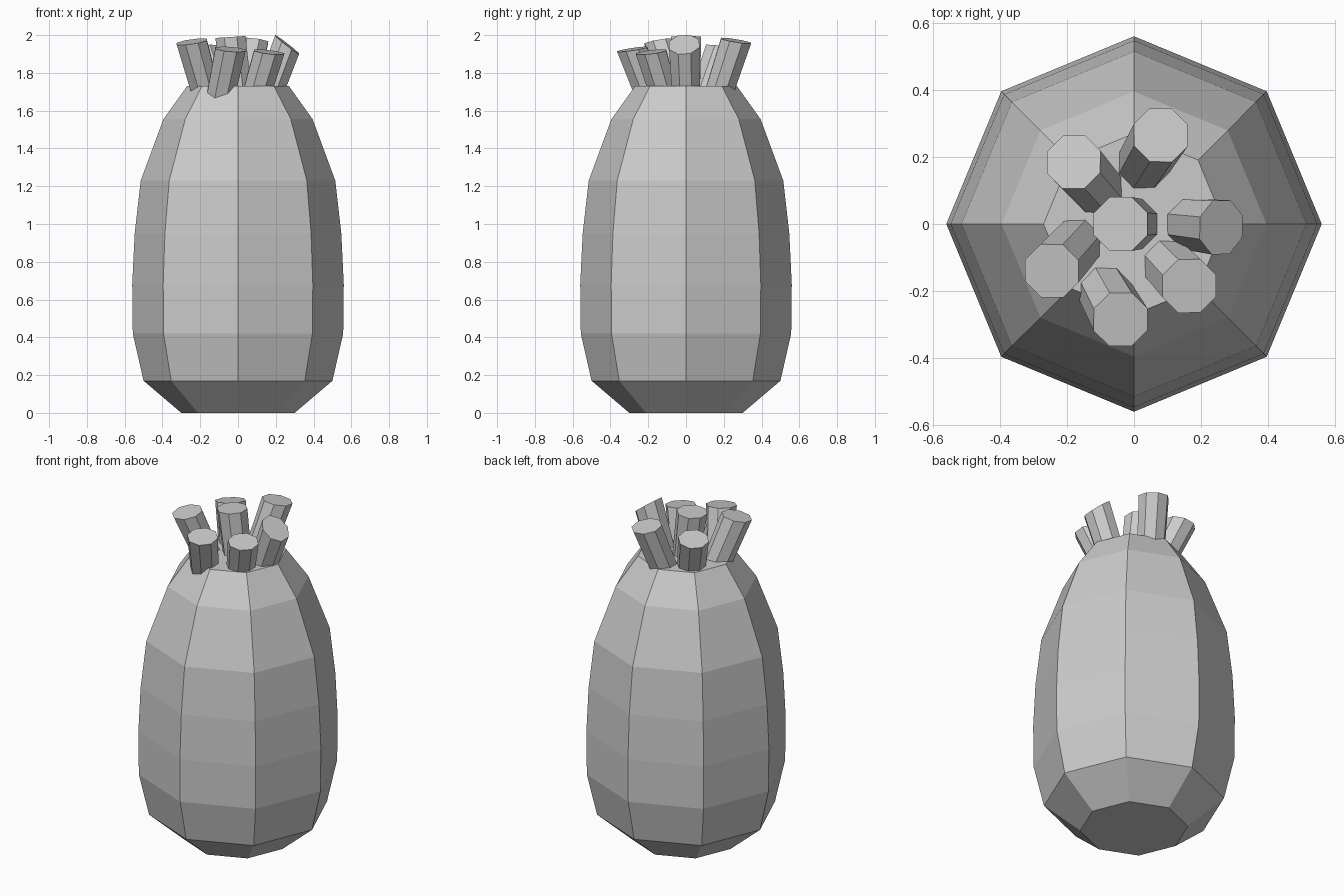
import bpy, bmesh
from math import pi, cos, sin
from mathutils import Vector

if "Cube" in bpy.data.objects:
    bpy.data.objects.remove(bpy.data.objects["Cube"])


def loft(name, rings):
    """Skin a stack of equal-count rings and cap both ends."""
    bm = bmesh.new()
    loops = [[bm.verts.new(p) for p in ring] for ring in rings]
    n = len(loops[0])
    for a, b in zip(loops, loops[1:]):
        for i in range(n):
            j = (i + 1) % n
            bm.faces.new((a[i], a[j], b[j], b[i]))
    bm.faces.new(loops[0][::-1])
    bm.faces.new(loops[-1])
    bmesh.ops.recalc_face_normals(bm, faces=bm.faces)
    mesh = bpy.data.meshes.new(name)
    bm.to_mesh(mesh)
    bm.free()
    obj = bpy.data.objects.new(name, mesh)
    bpy.context.collection.objects.link(obj)
    return obj


def ring(center, normal, radius, phase=0.0, n=8):
    """Polygon around center, lying in the plane of the given normal."""
    turn = Vector((0, 0, 1)).rotation_difference(Vector(normal))
    return [Vector(center) + turn @ Vector((radius * cos(phase + 2 * pi * i / n),
                                            radius * sin(phase + 2 * pi * i / n), 0))
            for i in range(n)]


# Eight-sided fruit body: (radius, height)
profile = [(0.30, 0), (0.50, 0.17), (0.557, 0.42), (0.56, 0.68),
           (0.547, 0.95), (0.515, 1.23), (0.395, 1.555), (0.27, 1.73)]
loft("fruit_body", [ring((0, 0, z), (0, 0, 1), r) for r, z in profile])

# Crown stubs: top centre, outward lean (dx, dy per unit z), cap tilt factor
stubs = [
    ((-0.04, 0.00, 1.99), (-0.13, 0.00), 0.5),
    ((0.08, 0.265, 1.97), (0.20, 0.33), 0.5),
    ((-0.18, 0.185, 1.93), (-0.32, 0.36), 0.5),
    ((-0.245, -0.14, 1.965), (-0.28, -0.31), 0.5),
    ((-0.04, -0.285, 1.925), (0.21, -0.38), 0.4),
    ((0.165, -0.185, 1.91), (0.30, -0.31), 0.4),
    ((0.26, -0.01, 1.95), (0.37, -0.04), 2.1),
]
for k, (top, (dx, dy), tilt) in enumerate(stubs):
    top = Vector(top)
    depth = top.z - 1.62
    base = top - Vector((dx, dy, 1)) * depth
    loft(f"crown_stub_{k + 1}", [
        ring(base, (dx, dy, 1), 0.078, pi / 8),
        ring(top, (dx * tilt, dy * tilt, 1), 0.087, pi / 8)])
